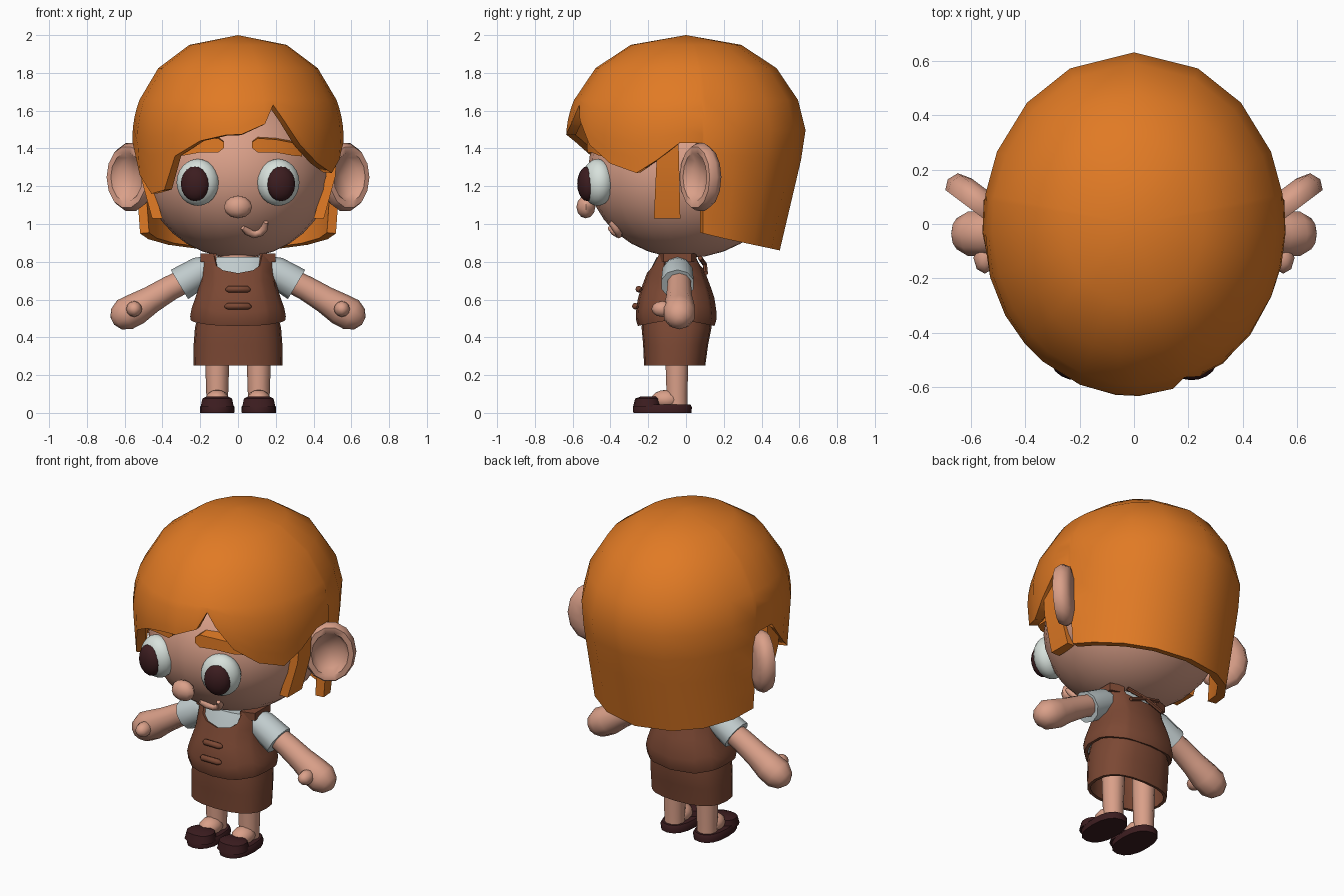
import bpy, bmesh, math
from mathutils import Vector, Matrix

if "Cube" in bpy.data.objects:
    bpy.data.objects.remove(bpy.data.objects["Cube"])


def material(name, r, g, b):
    m = bpy.data.materials.new(name)
    m.diffuse_color = (r, g, b, 1)
    m.use_nodes = True
    m.node_tree.nodes["Principled BSDF"].inputs["Base Color"].default_value = m.diffuse_color
    return m


HAIR = material("orange_hair", 0.75, 0.195, 0.018)
SKIN = material("skin", 0.70, 0.35, 0.25)
BROWN = material("brown_cloth", 0.20, 0.065, 0.034)
SHIRT = material("grey_shirt", 0.53, 0.60, 0.61)
WHITE = material("eye_white", 0.68, 0.75, 0.71)
DARK = material("dark_maroon", 0.045, 0.012, 0.014)


def lerp_table(table, v):
    for a, b in zip(table, table[1:]):
        if v <= b[0]:
            t = max(0, (v - a[0]) / (b[0] - a[0]))
            return [p + (q - p) * t for p, q in zip(a[1:], b[1:])]
    return table[-1][1:]


def finish(bm, name, mat, thick=0, angle=40):
    me = bpy.data.meshes.new(name)
    bm.to_mesh(me)
    bm.free()
    me.materials.append(mat)
    ob = bpy.data.objects.new(name, me)
    bpy.context.collection.objects.link(ob)
    if thick:
        mod = ob.modifiers.new("thickness", 'SOLIDIFY')
        mod.thickness, mod.offset = thick, -1
        bpy.context.view_layer.objects.active = ob
        bpy.ops.object.modifier_apply(modifier=mod.name)
    ob.data.shade_smooth()
    ob.data.set_sharp_from_angle(angle=math.radians(angle))
    return ob


def loft(name, rows, mat, caps=True, thick=0, angle=40):
    """Skin closed rows of points, listed from top to bottom."""
    bm = bmesh.new()
    vs = [[bm.verts.new(p) for p in row] for row in rows]
    n = len(rows[0])
    for a, b in zip(vs, vs[1:]):
        for i in range(n):
            j = (i + 1) % n
            bm.faces.new((a[i], b[i], b[j], a[j]))
    if caps:
        bm.faces.new(vs[0])
        bm.faces.new(vs[-1][::-1])
    bmesh.ops.remove_doubles(bm, verts=bm.verts, dist=1e-5)
    if caps:
        bmesh.ops.recalc_face_normals(bm, faces=bm.faces)
    return finish(bm, name, mat, thick, angle)


def power(v, p):
    return math.copysign(abs(v) ** p, v)


def around(deg, cx, cy, z, rx, ry, p=1.0):
    """Point on a rounded outline; 0 degrees is the front, 90 is +x."""
    a = math.radians(deg)
    return (cx + rx * power(math.sin(a), p), cy - ry * power(math.cos(a), p), z)


def ring(cx, cy, z, rx, ry, n=16, p=1.0):
    return [around(360 * i / n, cx, cy, z, rx, ry, p) for i in range(n)]


def tube(name, path, mat, n=10, angle=50):
    """Path of (x, y, z, radius) lying roughly in the xz plane."""
    pts = [Vector(q[:3]) for q in path]
    rows = []
    for i, q in enumerate(path):
        t = (pts[min(i + 1, len(pts) - 1)] - pts[max(i - 1, 0)]).normalized()
        side = t.cross(Vector((0, 1, 0))).normalized()
        up = side.cross(t)
        rows.append([pts[i] + q[3] * (side * math.cos(k * math.tau / n) + up * math.sin(k * math.tau / n))
                     for k in range(n)])
    return loft(name, rows, mat, angle=angle)


def ball(name, loc, size, mat, seg=16, rings=10, yaw=0, pitch=0):
    bm = bmesh.new()
    bmesh.ops.create_uvsphere(bm, u_segments=seg, v_segments=rings, radius=1)
    # poles point to the front for eyes
    m = (Matrix.Translation(loc) @ Matrix.Rotation(yaw, 4, 'Z') @ Matrix.Rotation(pitch, 4, 'X')
         @ Matrix.Diagonal((*size, 1)))
    bm.transform(m)
    return finish(bm, name, mat, angle=60)


def face_y(x, z):
    return -0.52 * math.sqrt(max(0, 1 - (x / 0.49) ** 2 - ((z - 1.27) / 0.45) ** 2))


# head, nose, neck and smile
ball("head", (0, 0, 1.27), (0.49, 0.52, 0.45), SKIN, 24, 16)
ball("nose", (0, -0.53, 1.09), (0.075, 0.05, 0.06), SKIN, 8, 6)
tube("neck", [(0, -0.04, 0.92, 0.09), (0, -0.04, 0.78, 0.09)], SKIN)
tube("smile", [(x, face_y(x, z) - 0.008, z, r) for x, z, r in
               [(0.025, 0.98, 0.012), (0.05, 0.96, 0.02), (0.085, 0.945, 0.021), (0.12, 0.955, 0.021),
                (0.142, 0.98, 0.02), (0.148, 1.01, 0.012)]], SKIN, 8)

# hair: a dome whose lower edge changes height around the head
hair_edge = [(-180, .86), (-155, .87), (-135, .89), (-115, .92), (-100, .95), (-98, 1.43), (-87, 1.43),
             (-72, 1.26), (-58, 1.16), (-46, 1.18), (-37, 1.36), (-21, 1.44), (-7, 1.47), (2, 1.475),
             (15, 1.53), (20.5, 1.63), (26, 1.55), (36, 1.42), (50, 1.32), (65, 1.27), (76, 1.34),
             (87, 1.43), (98, 1.43), (100, .95), (115, .92), (135, .89), (155, .87)]


def hair_point(deg, z):
    if z > 1.45:
        k = max(0, 1 - ((z - 1.45) / 0.55) ** 2) ** 0.45
        return around(deg, 0, 0, z, 0.56 * k, 0.635 * k)
    d = 1.45 - z
    back = math.cos(math.radians(deg)) < 0
    return around(deg, 0, 0, z, 0.56 * (1 - 0.12 * d), 0.635 * (1 - (0.37 if back else 0.12) * d))


rows = [[hair_point(d, 1.45 + 0.55 * math.sin(math.radians(e))) for d, _ in hair_edge] for e in (90, 65, 43, 22)]
for i in range(1, 6):
    rows.append([hair_point(d, 1.656 + (z - 1.656) * i / 5) for d, z in hair_edge])
loft("hair", rows, HAIR, caps=False, thick=0.05, angle=50)

# vest outline by height: z, half width, half depth
body = [(.45, .235, .20), (.50, .258, .215), (.55, .25, .212), (.62, .225, .20),
        (.70, .20, .17), (.78, .198, .14), (.85, .195, .105)]
vest_top = [(0, .74), (20, .755), (32, .78), (38, .84), (60, .84), (68, .74), (80, .66), (100, .66),
            (112, .74), (120, .84), (142, .84), (150, .79), (180, .76)]


def body_point(deg, z, inset=0):
    rx, ry = lerp_table(body, z)
    return around(deg, 0, -0.052, z, rx - inset, ry - inset, 0.85)


angles = [a for a, _ in vest_top] + [-a for a, _ in vest_top[-2:0:-1]]
rows = []
for i in range(9):
    row = []
    for a in angles:
        top = lerp_table(vest_top, abs(a))[0]
        bottom = 0.495 - 0.035 * abs(math.cos(math.radians(a)))
        row.append(body_point(a, top + (bottom - top) * i / 8))
    rows.append(row)
loft("vest", rows, BROWN, caps=False, thick=0.02)
loft("shirt_body", [[body_point(a, z, 0.014) for a in range(0, 360, 15)] for z in (.825, .78, .7, .62, .52)], SHIRT)

# skirt, open underneath
loft("skirt", [ring(0, cy, z, rx, ry, 20, 0.8) for z, rx, ry, cy in
               [(.52, .21, .18, -.05), (.45, .228, .185, -.05), (.36, .235, .172, -.055), (.25, .236, .162, -.06)]],
     BROWN, caps=False, thick=0.018)

# front toggles and crossed laces on the back
for z, w, y in ((0.655, 0.062, -0.25), (0.565, 0.067, -0.268)):
    tube("vest_toggle", [(-w, y + .01, z - .004, .008), (-w * .8, y, z, .018), (w * .8, y, z, .018),
                         (w, y + .01, z - .004, .008)], BROWN, 8)
for s in (-1, 1):
    tube("back_lace", [(-.11 * s, .075, .82, .012), (0, .10, .785, .012), (.11 * s, .105, .74, .012)], BROWN, 6)

for s in (-1, 1):
    # eyes and pupils
    ball("eye", (s * .213, -.468, 1.22), (.115, .085, .124), WHITE, 20, 12, yaw=s * .3)
    ball("pupil", (s * .227, -.522, 1.213), (.078, .052, .092), DARK, 16, 10, yaw=s * .25)

    # eyebrows
    rows = []
    for x, z, h, y in [(.075, 1.42, .018, -.49), (.105, 1.42, .042, -.485), (.2, 1.417, .038, -.465),
                       (.29, 1.40, .038, -.425), (.34, 1.37, .012, -.39)]:
        rows.append([(s * x, y - .035, z - h), (s * x, y - .035, z + h * .8),
                     (s * x, y + .05, z + h), (s * x, y + .05, z - h)])
    loft("eyebrow", rows, HAIR)

    # strand of hair in front of the ear
    rows = []
    for z, x0, x1, y0, y1 in [(1.45, .47, .53, -.15, -.04), (1.25, .465, .515, -.16, -.035),
                              (1.03, .40, .455, -.17, -.03)]:
        rows.append([(s * x0, y0, z), (s * x1, y0, z), (s * x1, y1, z), (s * x0, y1, z)])
    loft("side_strand", rows, HAIR, angle=30)

    # ear: a turned dish, angled backwards
    u, nrm = Vector((.8 * s, .6, 0)), Vector((.6 * s, -.8, 0))
    rows = []
    for r, h in [(0, -.04), (.1, -.05), (.165, -.035), (.185, .005), (.165, .042), (.13, .042), (.105, .0), (0, -.015)]:
        rows.append([Vector((.565 * s, .08, 1.248)) + u * (.8 * r * math.cos(k * math.tau / 14))
                     + nrm * h + Vector((0, 0, r * math.sin(k * math.tau / 14))) for k in range(14)])
    bm_ear = loft("ear", rows[1:], SKIN, angle=60)

    # shoulder strap, sleeve, arm and thumb
    loft("shoulder_strap", [[(s * x, y, z) for x, y in ((.115, -.145), (.198, -.12), (.198, .03), (.115, .055))]
                            for z in (.845, .80)], BROWN)
    tube("sleeve", [(s * .13, -.045, .765, .07), (s * .2, -.045, .745, .083), (s * .31, -.045, .68, .09)], SHIRT, 10)
    tube("arm", [(s * x, -.036, z, r) for x, z, r in
                 [(.24, .72, .062), (.36, .66, .066), (.46, .60, .072), (.54, .55, .085),
                  (.60, .52, .086), (.645, .495, .06), (.665, .485, .02)]], SKIN, 10, 60)
    ball("thumb", (s * .55, -.125, .55), (.042, .058, .042), SKIN, 8, 6)

    # leg, foot and slip-on shoe
    tube("leg", [(s * .11, -.048, z, r) for z, r in ((.46, .066), (.28, .064), (.1, .058), (.03, .058))], SKIN)
    ball("foot", (s * .11, -.105, .07), (.062, .08, .052), SKIN, 12, 8)
    loft("shoe_sole", [ring(s * .11, -.125, z, rx, ry, 16, .85) for z, rx, ry in
                       ((.045, .082, .148), (.03, .092, .156), (0, .09, .154))], DARK)
    loft("shoe_toe", [ring(s * .11, cy, z, rx, ry, 14, .85) for z, rx, ry, cy in
                      ((.088, .055, .04, -.195), (.076, .08, .066, -.203), (.03, .09, .076, -.205))], DARK)
